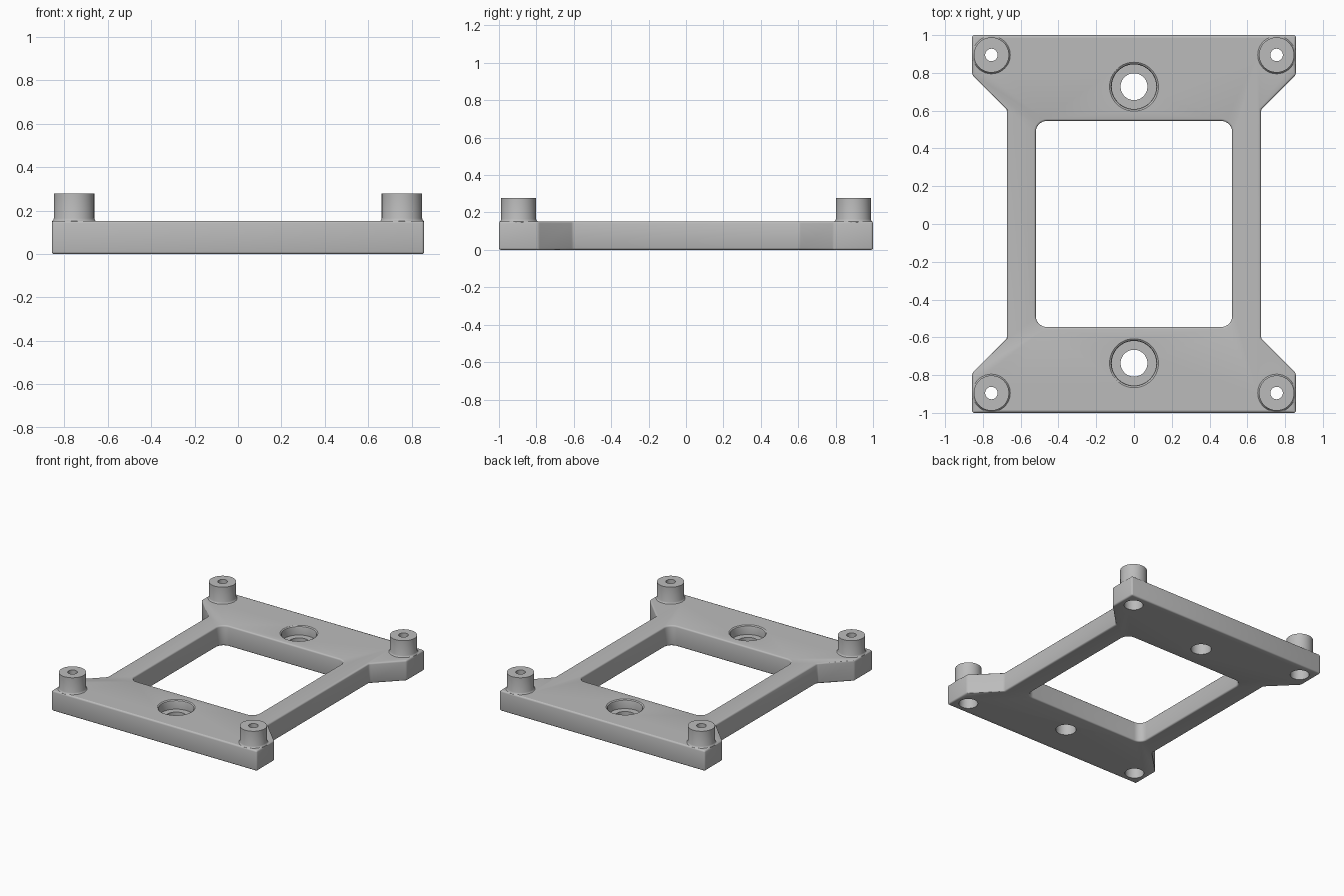
import bpy, bmesh
from math import cos, sin, pi, radians

if "Cube" in bpy.data.objects:
    bpy.data.objects.remove(bpy.data.objects["Cube"])

PLATE_TOP = 0.153
BOSS_TOP = 0.278

grey = bpy.data.materials.new("plain grey")
grey.use_nodes = True
colour = (0.5, 0.5, 0.5, 1)
grey.diffuse_color = colour
grey.node_tree.nodes["Principled BSDF"].inputs["Base Color"].default_value = colour


def finish(name, bm):
    bmesh.ops.recalc_face_normals(bm, faces=bm.faces)
    mesh = bpy.data.meshes.new(name)
    bm.to_mesh(mesh)
    bm.free()
    mesh.materials.append(grey)
    obj = bpy.data.objects.new(name, mesh)
    bpy.context.collection.objects.link(obj)
    return obj


def prism(name, outline, low, high):
    bm = bmesh.new()
    face = bm.faces.new([bm.verts.new((x, y, low)) for x, y in outline])
    top = bmesh.ops.extrude_face_region(bm, geom=[face])["geom"]
    verts = [v for v in top if isinstance(v, bmesh.types.BMVert)]
    bmesh.ops.translate(bm, verts=verts, vec=(0, 0, high - low))
    return finish(name, bm)


def turned(name, profile, x, y, sides=48):
    """Closed solid of revolution from (radius, z) points, capped at both ends."""
    bm = bmesh.new()
    rings = [[bm.verts.new((x + r * cos(2 * pi * i / sides),
                            y + r * sin(2 * pi * i / sides), z))
              for i in range(sides)] for r, z in profile]
    for a, b in zip(rings, rings[1:]):
        for i in range(sides):
            j = (i + 1) % sides
            bm.faces.new((a[i], a[j], b[j], b[i]))
    bm.faces.new(rings[0])
    bm.faces.new(rings[-1])
    return finish(name, bm)


def apply(obj, modifier):
    bpy.ops.object.select_all(action="DESELECT")
    obj.select_set(True)
    bpy.context.view_layer.objects.active = obj
    bpy.ops.object.modifier_apply(modifier=modifier.name)


def combine(obj, tool, operation):
    mod = obj.modifiers.new("combine", "BOOLEAN")
    mod.operation, mod.object, mod.solver = operation, tool, "EXACT"
    apply(obj, mod)
    bpy.data.objects.remove(tool)


# Plate with flared ends, from one quarter of the outline
quarter = [(0.672, 0.605), (0.857, 0.79), (0.857, 1.0)]
half = quarter + [(-x, y) for x, y in reversed(quarter)]
plate = prism("mounting_plate", half + [(-x, -y) for x, y in half], 0, PLATE_TOP)

# Rounded rectangular window
RADIUS, STEPS = 0.06, 8
window = []
for k, (sx, sy) in enumerate([(1, 1), (-1, 1), (-1, -1), (1, -1)]):
    for i in range(STEPS + 1):
        a = (k + i / STEPS) * pi / 2
        window.append((sx * (0.52 - RADIUS) + RADIUS * cos(a),
                       sy * (0.546 - RADIUS) + RADIUS * sin(a)))
combine(plate, prism("window_cutter", window, -0.2, 0.4), "DIFFERENCE")

# Softened edges
bevel = plate.modifiers.new("soft_edges", "BEVEL")
bevel.width, bevel.segments = 0.011, 3
bevel.limit_method, bevel.angle_limit = "ANGLE", radians(30)
apply(plate, bevel)

# Corner bosses with a small fillet at the foot, bored through from below
boss = [(0.101, 0.08), (0.101, PLATE_TOP - 0.001), (0.096, PLATE_TOP + 0.004),
        (0.093, PLATE_TOP + 0.012), (0.093, BOSS_TOP)]
bore = [(0.066, -0.1), (0.066, 0.16), (0.033, 0.16), (0.033, 0.4)]
corners = [(sx * 0.755, sy * 0.895) for sx in (-1, 1) for sy in (-1, 1)]
for x, y in corners:
    combine(plate, turned("boss", boss, x, y), "UNION")
for x, y in corners:
    combine(plate, turned("bore_cutter", bore, x, y), "DIFFERENCE")

# Counterbored centre holes with a rounded lip
counterbore = [(0.071, -0.1), (0.071, 0.085), (0.118, 0.085), (0.118, 0.138),
               (0.121, 0.147), (0.131, PLATE_TOP + 0.001), (0.131, 0.4)]
for y in (0.727, -0.737):
    combine(plate, turned("centre_cutter", counterbore, 0, y), "DIFFERENCE")

# Smooth shading with crisp edges
bpy.ops.object.select_all(action="DESELECT")
plate.select_set(True)
bpy.context.view_layer.objects.active = plate
bpy.ops.object.shade_smooth_by_angle(angle=radians(35))
